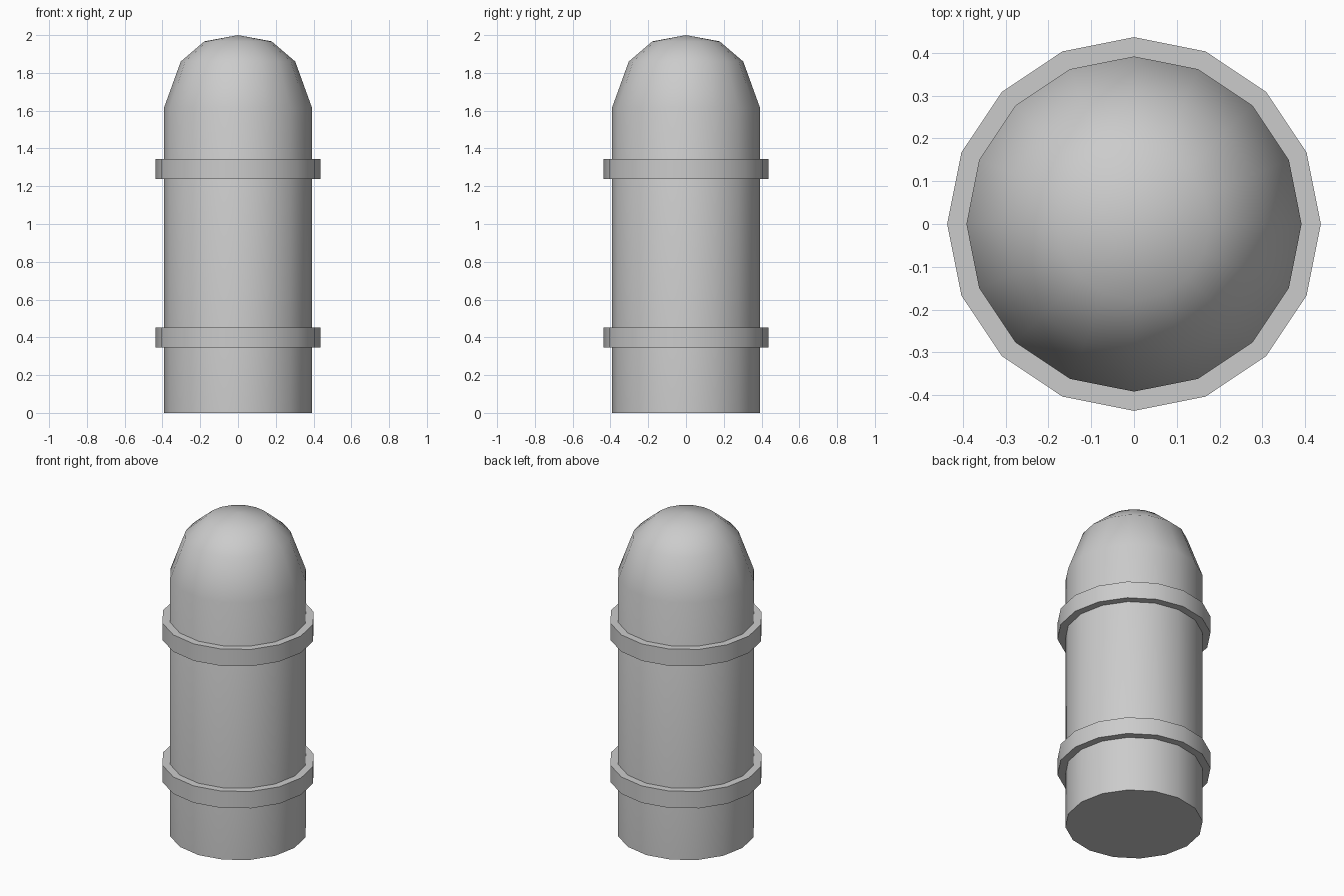
import bpy
import math

cube = bpy.data.objects.get("Cube")
if cube:
    bpy.data.objects.remove(cube, do_unlink=True)

SIDES = 16

grey = bpy.data.materials.new("plain_grey")
grey.use_nodes = True
colour = (0.6, 0.6, 0.6, 1)
grey.diffuse_color = colour
grey.node_tree.nodes["Principled BSDF"].inputs["Base Color"].default_value = colour


def lathe(name, profile, closed=False):
    """Spin (radius, z) points around z; an end point at radius 0 becomes a tip."""
    verts, rings, faces = [], [], []
    for r, z in profile:
        n = SIDES if r > 0 else 1
        rings.append([len(verts) + i for i in range(n)])
        for i in range(n):
            a = 2 * math.pi * i / SIDES
            verts.append((r * math.cos(a), r * math.sin(a), z))
    pairs = list(zip(rings, rings[1:]))
    if closed:
        pairs.append((rings[-1], rings[0]))
    else:
        faces.append(rings[0][::-1])
    for low, high in pairs:
        for i in range(SIDES):
            j = (i + 1) % SIDES
            if len(high) == 1:
                faces.append((low[i], low[j], high[0]))
            else:
                faces.append((low[i], low[j], high[j], high[i]))
    mesh = bpy.data.meshes.new(name)
    mesh.from_pydata(verts, [], faces)
    mesh.materials.append(grey)
    obj = bpy.data.objects.new(name, mesh)
    bpy.context.collection.objects.link(obj)
    bpy.ops.object.select_all(action="DESELECT")
    obj.select_set(True)
    bpy.context.view_layer.objects.active = obj
    bpy.ops.object.shade_smooth_by_angle(angle=math.radians(40))
    return obj


# Round post with a domed top
lathe("post", [(0.392, 0), (0.392, 1.615), (0.303, 1.86), (0.178, 1.967), (0, 2)])

# Two raised bands around the post
for name, z in (("lower_band", 0.345), ("upper_band", 1.237)):
    lathe(name, [(0.38, z), (0.437, z), (0.437, z + 0.106), (0.38, z + 0.106)], closed=True)
